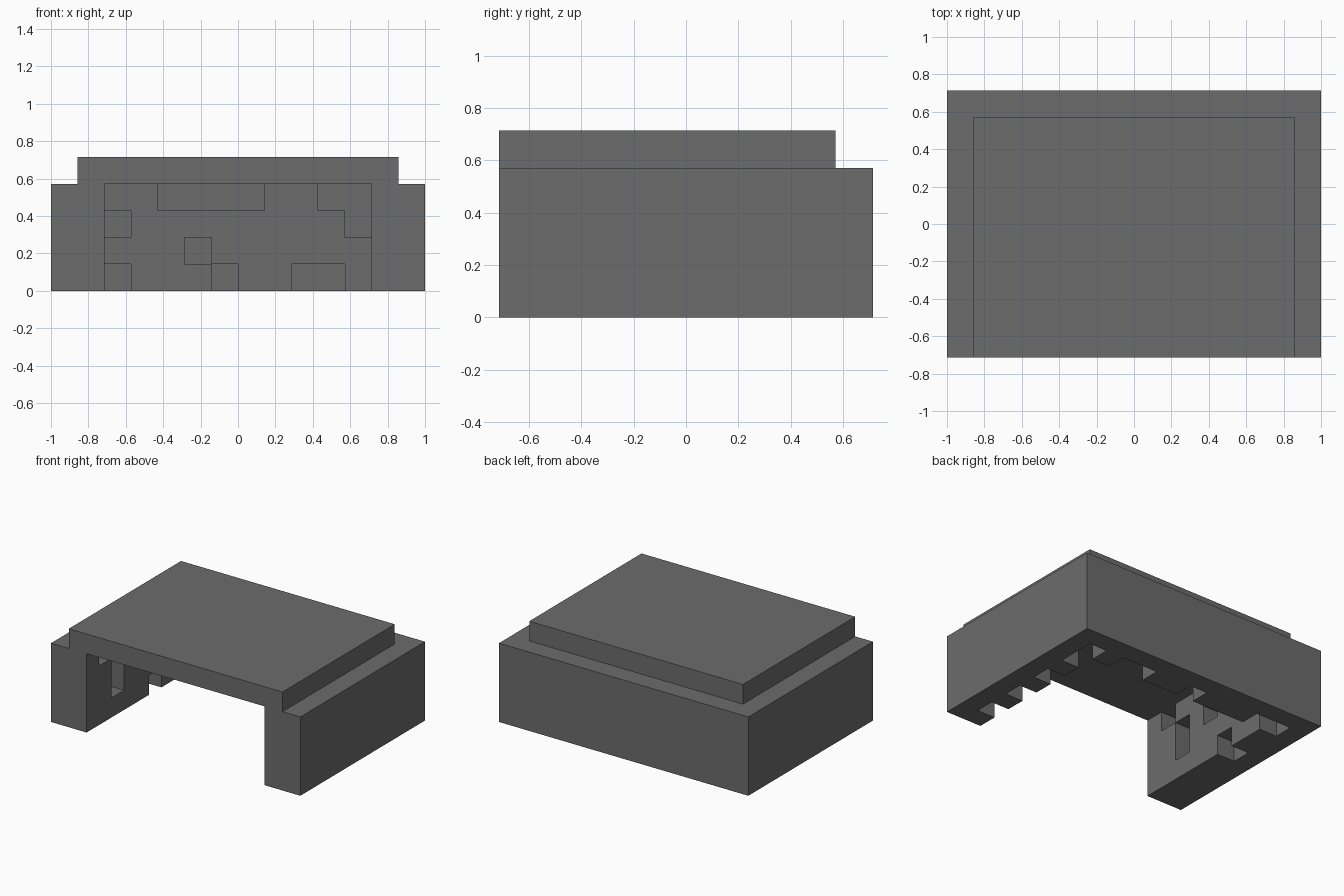
import bpy, bmesh
from mathutils import Vector

cube = bpy.data.objects.get("Cube")
if cube:
    bpy.data.objects.remove(cube, do_unlink=True)

UNIT = 1 / 7  # edge of one building block

grey = bpy.data.materials.new("stone_grey")
grey.use_nodes = True
colour = (0.15, 0.15, 0.15, 1)
grey.diffuse_color = colour
grey.node_tree.nodes["Principled BSDF"].inputs["Base Color"].default_value = colour


def block(x, y, z):
    """Set of unit cells filling the given (start, end) ranges."""
    return {(i, j, k) for i in range(*x) for j in range(*y) for k in range(*z)}


def skin(name, cells, solid):
    """Mesh the outer faces of cells that no solid cell covers."""
    bm = bmesh.new()
    for cell in cells:
        centre = Vector(cell) + Vector((0.5, 0.5, 0.5))
        for axis in range(3):
            for sign in (-1, 1):
                near = list(cell)
                near[axis] += sign
                if tuple(near) in solid:
                    continue
                n, u = Vector(), Vector()
                n[axis] = sign / 2
                u[(axis + 1) % 3] = 0.5
                v = n.cross(u) * 2
                corners = (-u - v, u - v, u + v, v - u)
                bm.faces.new([bm.verts.new((centre + n + c) * UNIT) for c in corners])
    bmesh.ops.remove_doubles(bm, verts=bm.verts, dist=0.001)
    bmesh.ops.dissolve_limit(bm, angle_limit=0.01, verts=bm.verts, edges=bm.edges)
    mesh = bpy.data.meshes.new(name)
    bm.to_mesh(mesh)
    bm.free()
    mesh.materials.append(grey)
    bpy.context.collection.objects.link(bpy.data.objects.new(name, mesh))


# Full-height walls, open at the front
left_wall = block((5, 7), (-5, 5), (0, 4))
right_wall = block((-7, -5), (-5, 5), (0, 4))
back_wall = block((-5, 5), (3, 5), (0, 4))
roof = block((-6, 6), (-5, 4), (4, 5))

# Missing bricks in the inner layer of the left wall
for y in ((-4, -3), (-2, -1), (0, 1), (2, 4)):
    left_wall -= block((5, 6), y, (0, 1))

# Missing bricks in the inner layer of the right wall: (y range, z range)
for y, z in (((-4, -3), (3, 4)), ((-3, -2), (1, 3)), ((-1, 0), (2, 3)),
             ((0, 1), (0, 1)), ((3, 4), (0, 1))):
    right_wall -= block((-6, -5), y, z)

# Missing bricks in the inner layer of the back wall: (x range, z range)
for x, z in (((-3, 1), (3, 4)), ((3, 5), (3, 4)), ((4, 5), (2, 3)),
             ((-5, -4), (2, 3)), ((-2, -1), (1, 2)), ((-5, -4), (0, 1)),
             ((-1, 0), (0, 1)), ((2, 4), (0, 1))):
    back_wall -= block(x, (3, 4), z)

parts = {"left_wall": left_wall, "right_wall": right_wall,
         "back_wall": back_wall, "roof": roof}
everything = set().union(*parts.values())
for part_name, part_cells in parts.items():
    skin(part_name, part_cells, everything)
